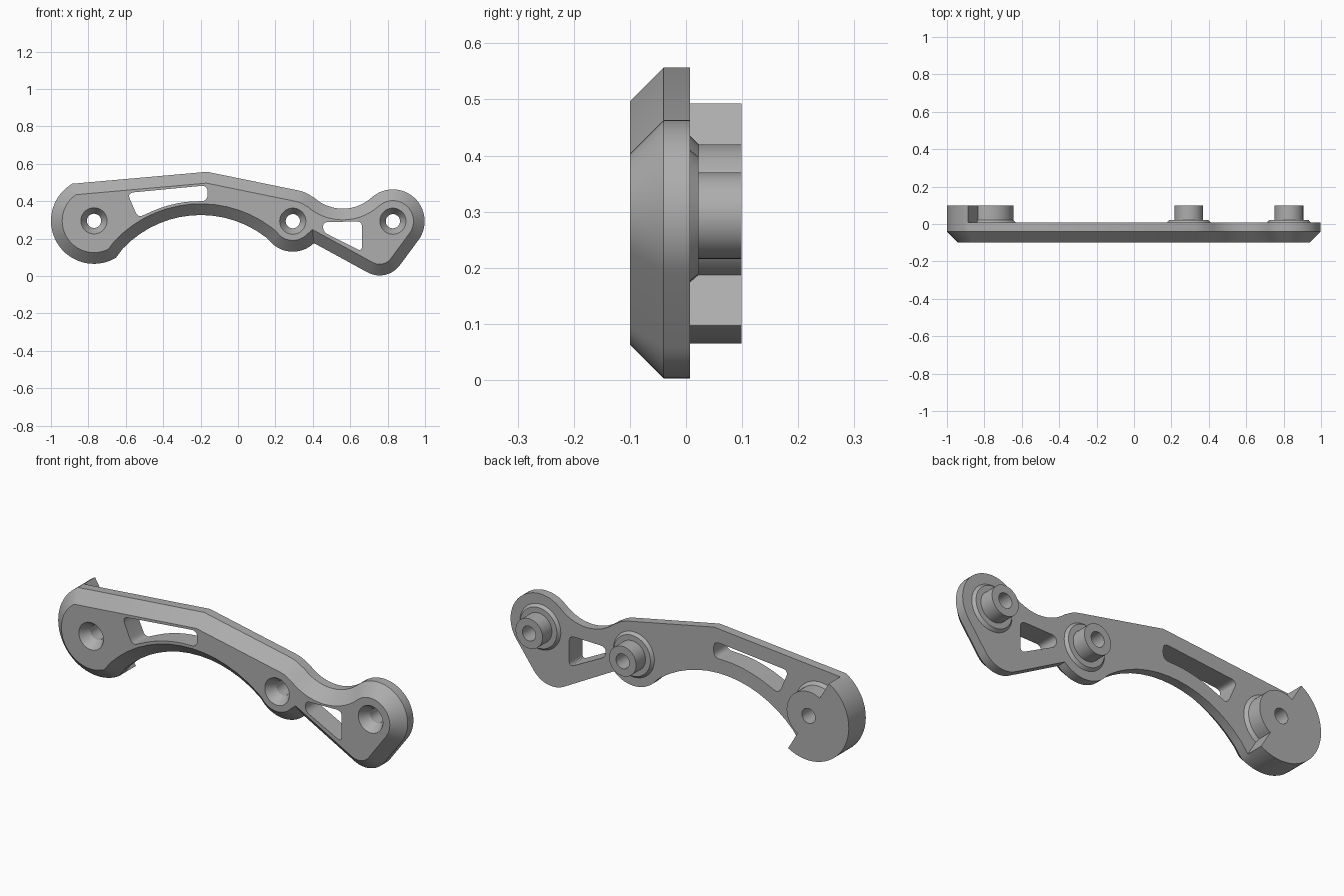
import bpy, bmesh
from math import sin, cos, radians
from mathutils import Vector

if "Cube" in bpy.data.objects:
    bpy.data.objects.remove(bpy.data.objects["Cube"])

grey = bpy.data.materials.new("mid_grey")
grey.use_nodes = True
grey.diffuse_color = (0.42, 0.42, 0.42, 1)
grey.node_tree.nodes["Principled BSDF"].inputs["Base Color"].default_value = grey.diffuse_color

BACK, EDGE, FRONT, TIP = 0.007, -0.04, -0.1, 0.099
CHAMFER, BORE = 0.06, 0.038
LEFT, MID, RIGHT, TOE = (-0.77, 0.295), (0.293, 0.293), (0.828, 0.293), (0.757, 0.138)
ARCH = (-0.2, -0.245)


def arc(centre, r, start, end, step=6):
    n = max(2, round(abs(end - start) / step))
    angles = [radians(start + (end - start) * i / n) for i in range(n + 1)]
    return [Vector((centre[0] + r * cos(a), centre[1] + r * sin(a))) for a in angles]


def merge_close(points, gap=0.012):
    out = []
    for p in points:
        if not out or (p - out[-1]).length > gap:
            out.append(p)
    return out


def inset(points, d):
    # mitred inward offset of a counterclockwise outline
    out = []
    for i, p in enumerate(points):
        a = (p - points[i - 1]).normalized()
        b = (points[(i + 1) % len(points)] - p).normalized()
        na, nb = Vector((-a.y, a.x)), Vector((-b.y, b.x))
        out.append(p + (na + nb) * d / (1 + na.dot(nb)))
    return out


def rounded(corners, r):
    # replace each corner by a short curve
    out = []
    for i, p in enumerate(corners):
        a, b = corners[i - 1], corners[(i + 1) % len(corners)]
        s = p + (a - p).normalized() * min(r, (a - p).length * 0.45)
        e = p + (b - p).normalized() * min(r, (b - p).length * 0.45)
        for k in range(6):
            t = k / 5
            out.append(s * (1 - t) ** 2 + p * 2 * t * (1 - t) + e * t * t)
    return out


def finish(name, bm):
    bmesh.ops.recalc_face_normals(bm, faces=bm.faces)
    mesh = bpy.data.meshes.new(name)
    bm.to_mesh(mesh)
    bm.free()
    mesh.materials.append(grey)
    obj = bpy.data.objects.new(name, mesh)
    bpy.context.collection.objects.link(obj)
    return obj


def loft(name, layers, caps=True):
    # layers: (outline, y) pairs with equal point counts
    bm = bmesh.new()
    rings = [[bm.verts.new((p.x, y, p.y)) for p in pts] for pts, y in layers]
    for low, high in zip(rings, rings[1:]):
        for i in range(len(low)):
            bm.faces.new((low[i - 1], low[i], high[i], high[i - 1]))
    if caps:
        bm.faces.new(rings[0])
        bm.faces.new(rings[-1])
    return finish(name, bm)


def lathe(name, centre, profile, caps=False):
    return loft(name, [(arc(centre, r, 0, 360)[:-1], y) for r, y in profile], caps)


def cut(obj, cutters):
    for c in cutters:
        c.hide_render = True
        mod = obj.modifiers.new("cut", 'BOOLEAN')
        mod.operation, mod.solver, mod.object = 'DIFFERENCE', 'EXACT', c
        bpy.context.view_layer.update()
        mesh = bpy.data.meshes.new_from_object(
            obj.evaluated_get(bpy.context.evaluated_depsgraph_get()))
        obj.modifiers.clear()
        obj.data = mesh


# Arm outline, counterclockwise from the upper left shoulder
outline = merge_close(
    arc(LEFT, 0.23, 120.5, 300.5)
    + arc(ARCH, 0.571, 142.8, 53.2)
    + arc(MID, 0.163, 210, 314)
    + arc(TOE, 0.135, 241.3, 323.5)
    + arc(RIGHT, 0.17, -36.5, 132.2)
    + arc((0.5605, 0.588), 0.228, 312.2, 227.8)
    + arc(MID, 0.167, 47.8, 78.5)
    + [Vector((-0.165, 0.557))])
arm = loft("arm_plate", [(outline, BACK), (outline, EDGE), (inset(outline, CHAMFER), FRONT)])

# Windows through the arm
slot = rounded([Vector((-0.595, 0.444)), Vector((-0.53, 0.308))], 0.035)
slot += arc(ARCH, 0.646, 119, 92)
slot += rounded([Vector((-0.163, 0.402)), Vector((-0.163, 0.486))], 0.035)
slot = rounded([Vector((-0.592, 0.444)), Vector((-0.535, 0.312))]
               + arc(ARCH, 0.646, 116, 94, 5)
               + [Vector((-0.163, 0.4)), Vector((-0.163, 0.485))], 0.035)
gap = rounded([Vector((0.455, 0.288)), Vector((0.455, 0.236)),
               Vector((0.663, 0.13)), Vector((0.663, 0.292))], 0.03)
windows = [loft("window_cutter", [(pts, 0.2), (pts, -0.2)]) for pts in (slot, gap)]

# Countersunk screw holes
slope = 0.03 / 0.05
holes = [lathe("hole_cutter", c, [(BORE, 0.2), (BORE, -0.05), (0.07, FRONT),
                                  (0.07 + slope * 0.05, FRONT - 0.05)], True)
         for c in (LEFT, MID, RIGHT)]
cut(arm, windows + holes)

# Half disc mount behind the left end
mount_shape = arc(LEFT, 0.23, 120.5, 300.5) + arc(LEFT, 0.125, -59.5, 120.5)
mount = loft("left_mount", [(mount_shape, BACK), (mount_shape, TIP)])
cut(mount, holes[:1])
collar = lathe("left_mount_collar", LEFT, [(0.14, BACK), (0.125, BACK + 0.015)])

# Tubular bosses on stepped collars
bosses = [lathe(name, c, [(0.117, BACK), (0.105, 0.022), (0.077, 0.022),
                          (0.077, TIP), (BORE, TIP), (BORE, BACK)])
          for name, c in (("middle_boss", MID), ("right_boss", RIGHT))]

for c in windows + holes:
    bpy.data.objects.remove(c)
bpy.ops.object.select_all(action='DESELECT')
for obj in [arm, mount, collar] + bosses:
    obj.select_set(True)
bpy.context.view_layer.objects.active = arm
bpy.ops.object.shade_smooth_by_angle(angle=radians(30))
